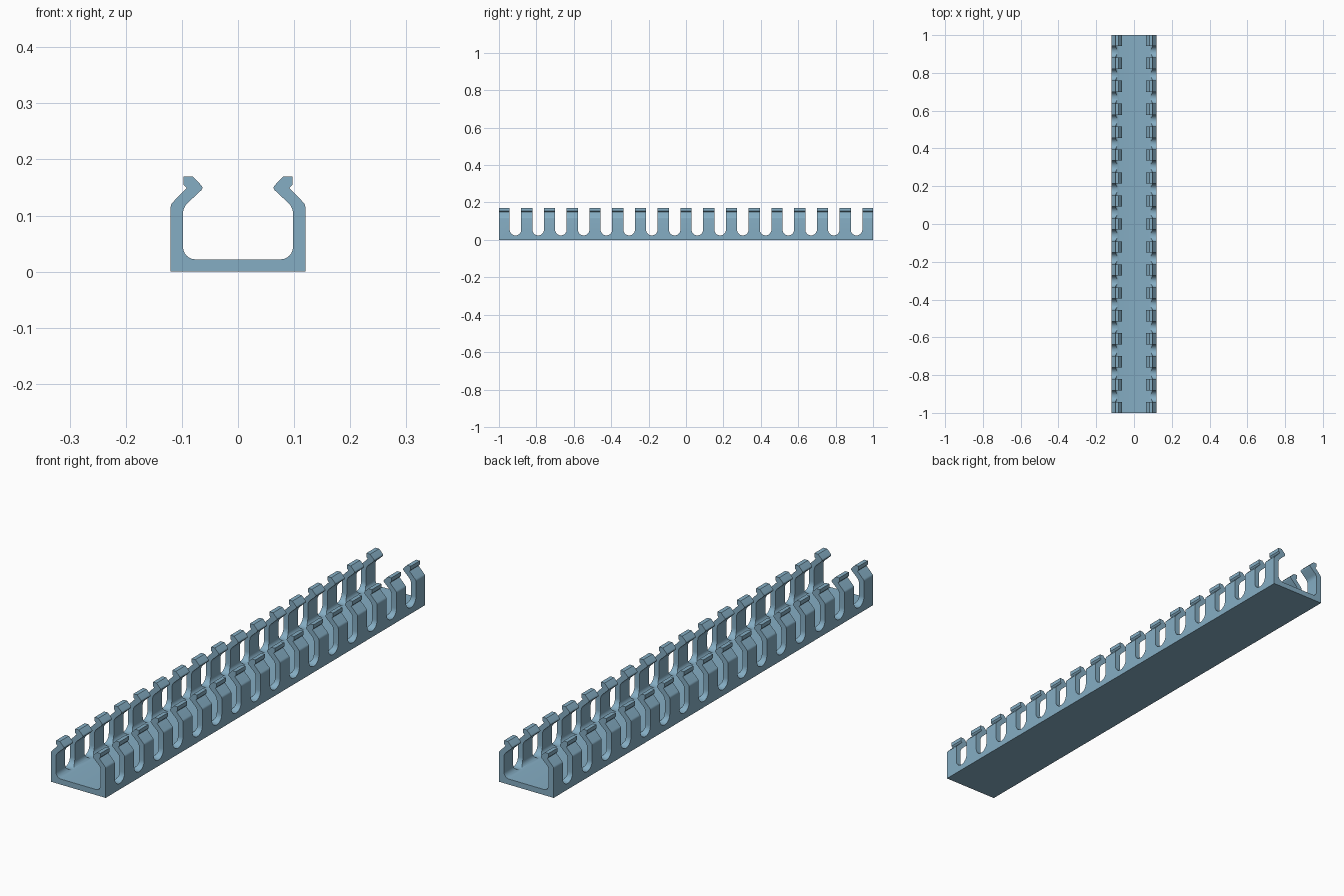
import bpy, bmesh, math

if "Cube" in bpy.data.objects:
    bpy.data.objects.remove(bpy.data.objects["Cube"])

SLOTS, PITCH, SLOT_W, SLOT_Z = 16, 0.1216, 0.062, 0.024

mat = bpy.data.materials.new("steel_blue")
mat.diffuse_color = (0.235, 0.42, 0.55, 1)
mat.use_nodes = True
mat.node_tree.nodes["Principled BSDF"].inputs["Base Color"].default_value = mat.diffuse_color


def arc(cx, cz, r, a0, a1, n=6):
    angles = [math.radians(a0 + (a1 - a0) * i / n) for i in range(n + 1)]
    return [(cx + r * math.cos(a), cz + r * math.sin(a)) for a in angles]


def prism(bm, pts, to3d, lo, hi):
    """Extrude a closed 2D outline between two positions."""
    a = [bm.verts.new(to3d(p, lo)) for p in pts]
    b = [bm.verts.new(to3d(p, hi)) for p in pts]
    bm.faces.new(a)
    bm.faces.new(b[::-1])
    for i in range(len(pts)):
        j = (i + 1) % len(pts)
        bm.faces.new((a[j], a[i], b[i], b[j]))


def finish(bm, name):
    bmesh.ops.recalc_face_normals(bm, faces=bm.faces)
    mesh = bpy.data.meshes.new(name)
    bm.to_mesh(mesh)
    bm.free()
    mesh.materials.append(mat)
    ob = bpy.data.objects.new(name, mesh)
    bpy.context.collection.objects.link(ob)
    return ob


# Right half of the channel section: wall, shoulder, snap hook, inner fillets
half = [(0.12, 0)]
half += arc(0.108, 0.115, 0.012, 0, 45, 4)
half += [(0.0915, 0.149), (0.097, 0.155), (0.097, 0.17), (0.081, 0.17)]
half += arc(0.0695, 0.1495, 0.006, 135, 225, 4)
half += arc(0.072, 0.1035, 0.026, 45, 0, 5)
half += arc(0.076, 0.044, 0.022, 0, -90, 6)
section = half + [(-x, z) for x, z in reversed(half)]
bm = bmesh.new()
prism(bm, section, lambda p, t: (p[0], t, p[1]), -1, 1)
channel = finish(bm, "slotted_channel")

# Round-bottomed slots through both walls
bm = bmesh.new()
r = SLOT_W / 2
for i in range(SLOTS):
    y = (i - (SLOTS - 1) / 2) * PITCH
    outline = [(y + r, 0.3), (y - r, 0.3)] + arc(y, SLOT_Z + r, r, 180, 360, 14)
    prism(bm, outline, lambda p, t: (t, p[0], p[1]), -0.3, 0.3)
cutter = finish(bm, "slot_cutter")
cutter.hide_render = True

cut = channel.modifiers.new("slots", 'BOOLEAN')
cut.operation, cut.solver, cut.object = 'DIFFERENCE', 'EXACT', cutter
bpy.context.view_layer.objects.active = channel
channel.select_set(True)
bpy.ops.object.modifier_apply(modifier="slots")
bpy.data.objects.remove(cutter)
bpy.ops.object.shade_smooth_by_angle(angle=math.radians(30))
